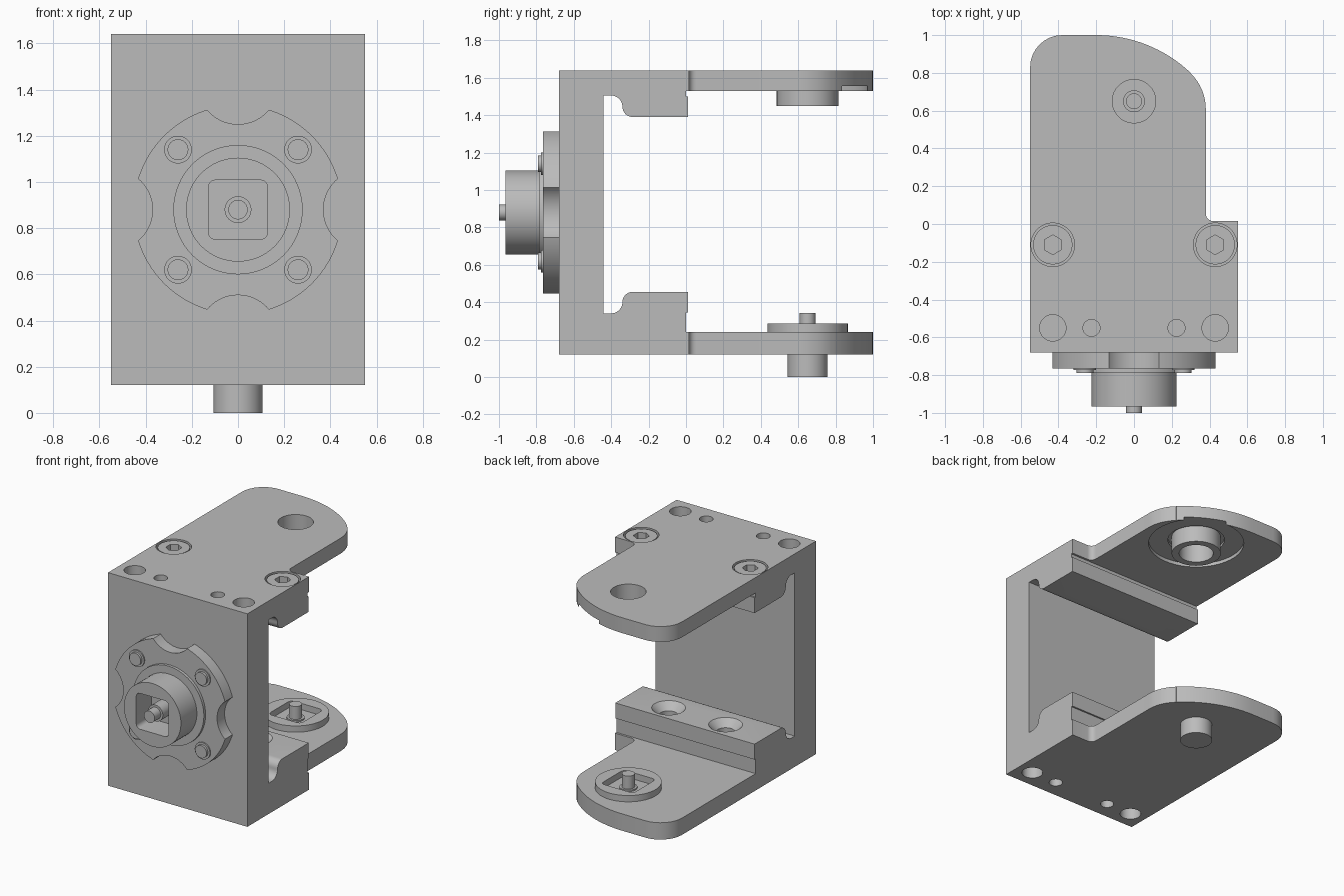
import bpy
import bmesh
from math import cos, sin, radians
from mathutils import Vector

if "Cube" in bpy.data.objects:
    bpy.data.objects.remove(bpy.data.objects["Cube"], do_unlink=True)

grey = bpy.data.materials.new("machined_grey")
grey.use_nodes = True
grey.diffuse_color = (0.5, 0.5, 0.5, 1)
grey.node_tree.nodes["Principled BSDF"].inputs["Base Color"].default_value = (0.5, 0.5, 0.5, 1)
parts = []


def add(name, bm):
    bmesh.ops.recalc_face_normals(bm, faces=bm.faces)
    mesh = bpy.data.meshes.new(name)
    bm.to_mesh(mesh)
    bm.free()
    mesh.materials.append(grey)
    obj = bpy.data.objects.new(name, mesh)
    bpy.context.collection.objects.link(obj)
    parts.append(obj)
    return obj


def rod(name, r, start, end, sides=64, r2=None):
    """Cylinder or cone between two points."""
    a, b = Vector(start), Vector(end)
    bm = bmesh.new()
    bmesh.ops.create_cone(bm, cap_ends=True, segments=sides, radius1=r,
                          radius2=r if r2 is None else r2, depth=(b - a).length)
    rot = (b - a).to_track_quat('Z', 'Y').to_matrix()
    for v in bm.verts:
        v.co = rot @ v.co + (a + b) / 2
    return add(name, bm)


def prism(name, outline, lo, hi, axis):
    """Extrude a 2D outline along one axis."""
    place = {'x': lambda u, v, w: (w, u, v),
             'y': lambda u, v, w: (u, w, v),
             'z': lambda u, v, w: (u, v, w)}[axis]
    bm = bmesh.new()
    a, b = ([bm.verts.new(place(u, v, w)) for u, v in outline] for w in (lo, hi))
    bm.faces.new(a)
    bm.faces.new(b)
    for i in range(len(a)):
        j = (i + 1) % len(a)
        bm.faces.new((a[i], a[j], b[j], b[i]))
    return add(name, bm)


def arc(cx, cy, r, start, end, n=8):
    angles = [radians(start + (end - start) * i / n) for i in range(n + 1)]
    return [(cx + r * cos(t), cy + r * sin(t)) for t in angles]


def rounded_square(cx, cy, half, r):
    d = half - r
    corners = [(d, d, 0), (-d, d, 90), (-d, -d, 180), (d, -d, 270)]
    return [p for x, y, t in corners for p in arc(cx + x, cy + y, r, t, t + 90, 5)]


def combine(obj, tool, operation='DIFFERENCE'):
    mod = obj.modifiers.new("combine", 'BOOLEAN')
    mod.operation, mod.solver, mod.object = operation, 'EXACT', tool
    graph = bpy.context.evaluated_depsgraph_get()
    mesh = bpy.data.meshes.new_from_object(obj.evaluated_get(graph))
    obj.modifiers.clear()
    obj.data = mesh
    parts.remove(tool)
    bpy.data.objects.remove(tool, do_unlink=True)


def drill(obj, r, start, end, **options):
    combine(obj, rod("cutter", r, start, end, **options))


def socket_screw(name, point, direction):
    """Socket head sunk into a counterbore of the bracket."""
    p, d = Vector(point), Vector(direction)
    drill(bracket, 0.115, p - d * 0.1, p + d * 0.05)
    head = rod(name, 0.104, p - d * 0.11, p - d * 0.006)
    drill(head, 0.052, p - d * 0.07, p + d * 0.05, sides=6)


BOTTOM, TOP, HUB_Z, PIVOT_Y = 0.12, 1.64, 0.88, 0.65

# Bracket: C-shaped body with relieved inner corners
lower = [(-0.44, 0.34)] + arc(-0.4, 0.4, 0.06, -90, 0) + arc(-0.285, 0.4, 0.055, 180, 90)
lower += [(0.012, 0.455), (0.012, 0.345), (0, 0.345)]
upper = [(y, 1.845 - z) for y, z in reversed(lower)]
profile = [(-0.68, BOTTOM), (-0.68, TOP), (0, TOP)] + upper + lower + [(0, BOTTOM)]
bracket = prism("bracket", profile, -0.55, 0.55, 'x')

# Two arms with rounded tips
tip = [(-0.55, -0.06)] + arc(-0.38, 0.83, 0.17, 180, 90)
tip += arc(-0.2, 0.275, 0.725, 90, 46.4, 16) + arc(0.12, 0.61, 0.26, 46.4, 0)
tip += arc(0.42, 0.055, 0.04, 180, 270, 6) + [(0.55, 0.015), (0.55, -0.06)]
for lo, hi in ((BOTTOM, 0.24), (1.53, TOP)):
    combine(bracket, prism("arm", tip, lo, hi, 'z'), 'UNION')

# Pivot openings in both arms
drill(bracket, 0.115, (0, PIVOT_Y, 1.4), (0, PIVOT_Y, 1.8))
drill(bracket, 0.32, (0, PIVOT_Y, 1.5), (0, PIVOT_Y, 1.555))
drill(bracket, 0.19, (0, PIVOT_Y, 1.5), (0, PIVOT_Y, 1.575))
drill(bracket, 0.2, (0, PIVOT_Y, 0.16), (0, PIVOT_Y, 0.3))

# Shallow seat for the front flange
drill(bracket, 0.455, (0, -0.7, HUB_Z), (0, -0.665, HUB_Z), sides=96)

# Dowel holes, countersinks and screws on both ends
for side in (-1, 1):
    for z, d, block, label in ((TOP, 1, 1.39, "top"), (BOTTOM, -1, 0.455, "bottom")):
        for x, r in ((0.43, 0.07), (0.225, 0.045)):
            drill(bracket, r, (side * x, -0.55, z - d * 0.2), (side * x, -0.55, z + d * 0.05),
                  sides=32)
        x, y = side * 0.225, -0.125
        drill(bracket, 0.06, (x, y, block + d * 0.15), (x, y, block - d * 0.05), sides=32)
        drill(bracket, 0.06, (x, y, block + d * 0.05), (x, y, block - d * 0.01), r2=0.12)
        socket_screw(label + "_screw", (side * 0.43, -0.11, z), (0, 0, d))

# Screws in the inner wall
bolts = [(x, HUB_Z + z) for x in (-0.26, 0.26) for z in (-0.26, 0.26)]
for x, z in bolts + [(0, HUB_Z)]:
    socket_screw("wall_screw", (x, -0.44, z), (0, 1, 0))

# Front flange with four scallops and the bolt tips
flange = rod("front_flange", 0.453, (0, -0.66, HUB_Z), (0, -0.765, HUB_Z), sides=96)
for dx, dz in ((0, 1), (1, 0), (0, -1), (-1, 0)):
    x, z = dx * 0.544, HUB_Z + dz * 0.544
    drill(flange, 0.174, (x, -0.6, z), (x, -0.8, z))
for x, z in bolts:
    rod("bolt_collar", 0.06, (x, -0.74, z), (x, -0.774, z), sides=32)
    rod("bolt_tip", 0.045, (x, -0.74, z), (x, -0.79, z), sides=32)

# Front hub with square socket and pin
rod("hub_step", 0.28, (0, -0.75, HUB_Z), (0, -0.785, HUB_Z))
hub = rod("hub", 0.225, (0, -0.78, HUB_Z), (0, -0.965, HUB_Z))
combine(hub, prism("cutter", rounded_square(0, HUB_Z, 0.128, 0.03), -1, -0.79, 'y'))
rod("hub_pin_base", 0.058, (0, -0.78, HUB_Z), (0, -0.93, HUB_Z), sides=32)
rod("hub_pin", 0.042, (0, -0.78, HUB_Z), (0, -1, HUB_Z), sides=32)

# Upper pivot bushing
bushing = rod("upper_bushing", 0.165, (0, PIVOT_Y, 1.45), (0, PIVOT_Y, 1.58))
drill(bushing, 0.115, (0, PIVOT_Y, 1.4), (0, PIVOT_Y, 1.7))

# Lower pivot seat with square socket, pin and screw head
seat = rod("lower_seat", 0.215, (0, PIVOT_Y, 0.15), (0, PIVOT_Y, 0.285))
drill(seat, 0.185, (0, PIVOT_Y, 0.262), (0, PIVOT_Y, 0.35))
combine(seat, prism("cutter", rounded_square(0, PIVOT_Y, 0.128, 0.03), 0.18, 0.35, 'z'))
rod("lower_pin_base", 0.058, (0, PIVOT_Y, 0.17), (0, PIVOT_Y, 0.25), sides=32)
rod("lower_pin", 0.042, (0, PIVOT_Y, 0.17), (0, PIVOT_Y, 0.343), sides=32)
head = rod("lower_screw_head", 0.107, (0, PIVOT_Y, 0), (0, PIVOT_Y, 0.13))
drill(head, 0.052, (0, PIVOT_Y, -0.05), (0, PIVOT_Y, 0.07), sides=6)

# Smooth the round faces and keep the edges crisp
bpy.ops.object.select_all(action='DESELECT')
for obj in parts:
    obj.select_set(True)
bpy.context.view_layer.objects.active = bracket
bpy.ops.object.shade_smooth_by_angle(angle=radians(30))
